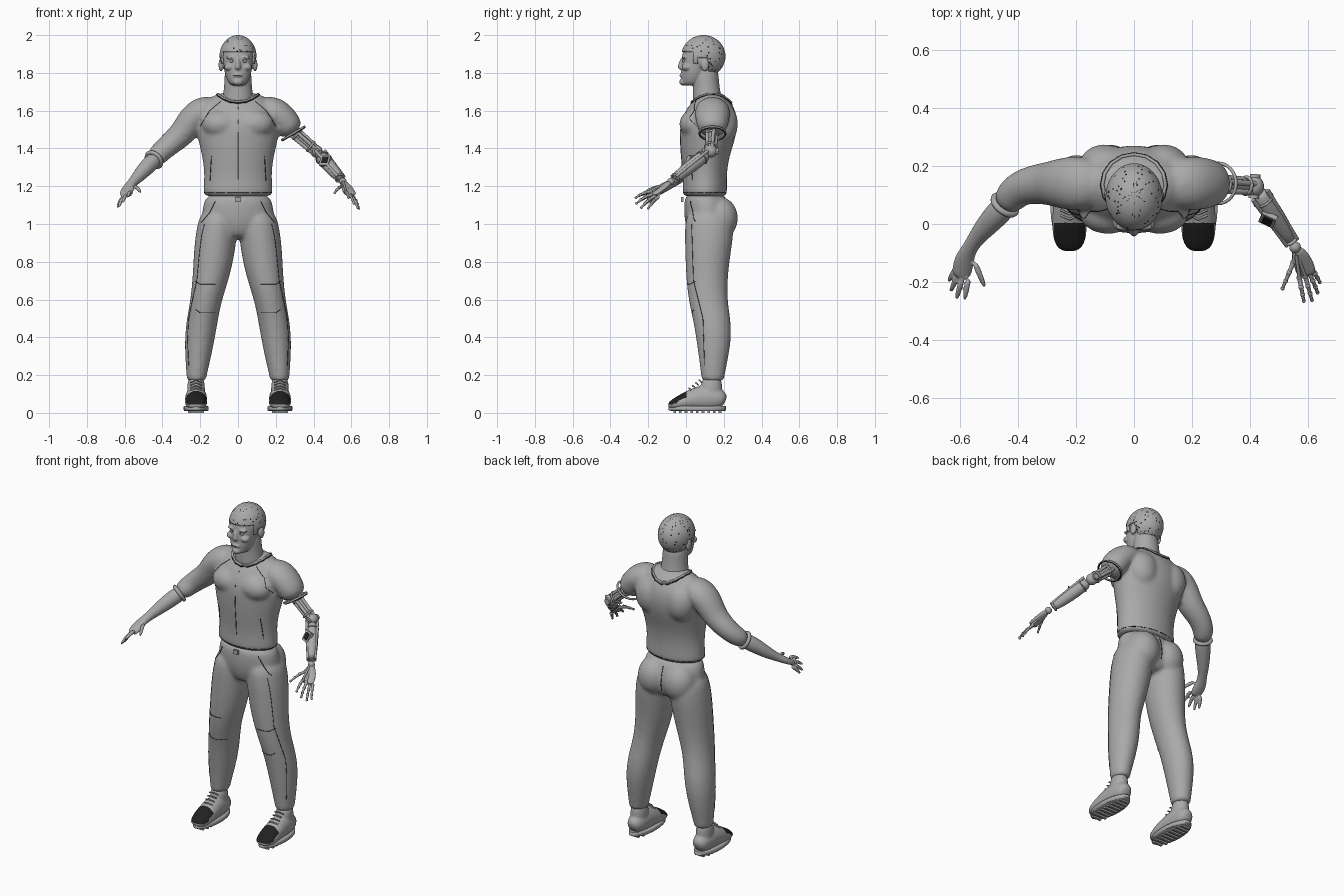
import bpy, math, random
from mathutils import Vector as V

if "Cube" in bpy.data.objects:
    bpy.data.objects.remove(bpy.data.objects["Cube"])
random.seed(4)


def material(name, c):
    m = bpy.data.materials.new(name)
    m.use_nodes = True
    m.diffuse_color = (c, c, c, 1)
    m.node_tree.nodes["Principled BSDF"].inputs["Base Color"].default_value = (c, c, c, 1)
    return m


GREY, BLACK = material("plain_grey", 0.4), material("black", 0.015)


def select(objs):
    bpy.ops.object.select_all(action='DESELECT')
    for o in objs:
        o.select_set(True)
    bpy.context.view_layer.objects.active = objs[0]


def finish(o, name, mat=GREY, angle=50):
    o.name = name
    o.data.materials.clear()
    o.data.materials.append(mat)
    select([o])
    bpy.ops.object.shade_smooth_by_angle(angle=math.radians(angle))
    return o


def loft(name, rings, upright=False, sides=16, smooth=2, mat=GREY):
    """Closed skin over elliptical rings (x, y, z, width, depth)."""
    pts = [V(r[:3]) for r in rings]
    verts, faces = [], []
    for i, r in enumerate(rings):
        t = (pts[min(i + 1, len(pts) - 1)] - pts[max(i - 1, 0)]).normalized()
        a, b = V((1, 0, 0)), V((0, 1, 0))
        if not upright:
            a = t.cross(V((0, 0, 1))).normalized()
            b = a.cross(t)
        for k in range(sides):
            w = math.tau * k / sides
            verts.append(pts[i] + a * r[3] * math.cos(w) + b * r[-1] * math.sin(w))
    for i in range(len(rings) - 1):
        for k in range(sides):
            n = (k + 1) % sides
            faces.append((i * sides + k, i * sides + n, (i + 1) * sides + n, (i + 1) * sides + k))
    faces += [tuple(range(sides))[::-1], tuple(range(len(verts) - sides, len(verts)))]
    me = bpy.data.meshes.new(name)
    me.from_pydata(verts, [], faces)
    o = bpy.data.objects.new(name, me)
    bpy.context.collection.objects.link(o)
    select([o])
    bpy.ops.object.mode_set(mode='EDIT')
    bpy.ops.mesh.select_all(action='SELECT')
    bpy.ops.mesh.normals_make_consistent(inside=False)
    bpy.ops.object.mode_set(mode='OBJECT')
    if smooth:
        o.modifiers.new("Subdivision", 'SUBSURF').levels = smooth
        bpy.ops.object.convert(target='MESH')
    return finish(o, name, mat)


def ball(name, loc, size, mat=GREY, seg=24):
    bpy.ops.mesh.primitive_uv_sphere_add(segments=seg, ring_count=seg // 2, location=loc)
    o = bpy.context.object
    o.scale = size
    bpy.ops.object.transform_apply(location=True, scale=True)
    return finish(o, name, mat)


def box(name, loc, size, rot=(0, 0, 0), mat=GREY):
    bpy.ops.mesh.primitive_cube_add(size=1, location=loc, rotation=rot)
    o = bpy.context.object
    o.scale = size
    o.modifiers.new("Bevel", 'BEVEL').width = min(size) * 0.2
    return finish(o, name, mat)


def rod(name, a, b, r1, r2=None, mat=GREY):
    return loft(name, [(*a, r1), (*b, r2 or r1)], sides=12, smooth=0, mat=mat)


def fuse(name, parts, voxel, relax):
    select(parts)
    bpy.ops.object.join()
    o = bpy.context.object
    m = o.modifiers.new("Remesh", 'REMESH')
    m.mode, m.voxel_size = 'VOXEL', voxel
    m = o.modifiers.new("Smooth", 'SMOOTH')
    m.iterations = relax
    bpy.ops.object.convert(target='MESH')
    return finish(o, name, GREY, 80)


def seam(name, body, pts, ray, radius=0.0018, mat=BLACK, closed=False):
    """Thin piping laid on the body by projecting points along a ray."""
    ray, out = V(ray), []
    for i in range(len(pts) - (not closed)):
        for k in range(6):
            p = V(pts[i]).lerp(V(pts[(i + 1) % len(pts)]), k / 6)
            hit, loc, nor, _ = body.ray_cast(p - ray * 2, ray)
            if hit:
                out.append(loc + nor * radius * 0.4)
    wire(name, out, radius, mat, closed)


def wire(name, pts, radius, mat=BLACK, closed=False):
    c = bpy.data.curves.new(name, 'CURVE')
    c.dimensions, c.bevel_depth, c.bevel_resolution = '3D', radius, 1
    s = c.splines.new('POLY')
    s.points.add(len(pts) - 1)
    for q, p in zip(s.points, pts):
        q.co = (*p, 1)
    s.use_cyclic_u = closed
    c.materials.append(mat)
    o = bpy.data.objects.new(name, c)
    bpy.context.collection.objects.link(o)


def hoop(name, centre, axis, r, thick, mat=GREY):
    bpy.ops.mesh.primitive_torus_add(major_radius=r, minor_radius=thick, location=centre, major_segments=32,
                                     minor_segments=8, rotation=V(axis).to_track_quat('Z', 'Y').to_euler())
    finish(bpy.context.object, name, mat)


# Shirt: trunk, shoulders, chest and one long rolled sleeve
shirt = [loft("trunk", [(0, .1, 1.14, .178, .113), (0, .1, 1.165, .188, .12), (0, .1, 1.25, .178, .115),
                        (0, .1, 1.35, .188, .127), (0, .115, 1.45, .215, .148), (0, .12, 1.53, .225, .155),
                        (0, .13, 1.6, .205, .135), (0, .135, 1.66, .165, .095), (0, .14, 1.7, .1, .05)], True, 24)]
for s in (-1, 1):
    sleeve = [(s * .1, .14, 1.62, .07, .06), (s * .19, .14, 1.605, .1, .08),
              (s * .25, .14, 1.55, .09, .078), (s * .295, .14, 1.475, .075, .07)]
    if s < 0:
        sleeve += [(-.36, .135, 1.425, .068, .063), (-.41, .115, 1.38, .062, .058), (-.45, .06, 1.335, .053, .05)]
    shirt += [loft("sleeve", sleeve),
              ball("pectoral", (s * .09, .04, 1.53), (.1, .075, .075)),
              ball("shoulder_blade", (s * .1, .2, 1.53), (.09, .075, .11))]
shirt = fuse("shirt", shirt, .011, 6)
collar = [(.108 * math.cos(a), .135 + .103 * math.sin(a), 0) for a in (math.tau * i / 16 for i in range(16))]
seam("collar", shirt, collar, (0, 0, -1), .006, GREY, True)
seam("collar_edge", shirt, [(x * 1.06, .135 + (y - .135) * 1.06, 0) for x, y, z in collar], (0, 0, -1), .0025, BLACK, True)
for x in (-.002, .002):
    seam("front_zip", shirt, [(x, 0, 1.62), (x, 0, 1.16)], (0, 1, 0), .0015, GREY if x < 0 else BLACK)
for s in (-1, 1):
    seam("raglan_seam", shirt, [(s * .09, 0, 1.65), (s * .15, 0, 1.6), (s * .21, 0, 1.5)], (0, 1, 0), .0013)
    seam("shirt_pocket", shirt, [(s * .14, 0, 1.36), (s * .15, 0, 1.2)], (0, 1, 0), .002)
    hem = [(s * .185 * math.sin(a), .1 - .12 * math.cos(a), 1.165) for a in (math.pi * i / 8 for i in range(9))]
    for i in range(8):
        d = V((-hem[i][0], .1 - hem[i][1], 0)).normalized()
        seam("hem_line", shirt, [hem[i], hem[i + 1]], d, .0015)
hoop("short_sleeve_edge", (.292, .14, 1.48), (.5, 0, -.85), .069, .006)
hoop("short_sleeve_line", (.295, .14, 1.475), (.5, 0, -.85), .068, .003, BLACK)
hoop("rolled_cuff", (-.445, .066, 1.34), (-.5, -.65, -.5), .045, .011)

# Trousers
trousers = [loft("hips", [(0, .1, 1.17, .17, .105), (0, .11, 1.1, .185, .122), (0, .12, 1.02, .2, .13),
                          (0, .12, .95, .13, .11), (0, .12, .92, .06, .08)], True, 24)]
for s in (-1, 1):
    trousers += [loft("leg", [(s * .1, .12, 1.08, .09, .11), (s * .109, .125, 1.0, .109, .135),
                              (s * .123, .118, .87, .112, .124), (s * .14, .11, .73, .1, .112),
                              (s * .168, .115, .6, .084, .104), (s * .19, .138, .49, .084, .101),
                              (s * .204, .148, .38, .08, .093), (s * .214, .145, .26, .064, .073),
                              (s * .22, .142, .19, .053, .062), (s * .22, .142, .165, .051, .06)], True, 20),
                 ball("buttock", (s * .085, .175, 1.03), (.098, .1, .115))]
trousers = fuse("trousers", trousers, .011, 5)
for s in (-1, 1):
    seam("trouser_pocket", trousers, [(s * .12, 0, 1.12), (s * .15, 0, 1.06), (s * .2, 0, 1.0)], (0, 1, 0))
    seam("side_seam", trousers, [(0, .03, 1.0), (0, .04, .7), (0, .09, .5), (0, .1, .2)], (-s, 0, 0), .0015)
    for z in (.68, .53):
        seam("knee_seam", trousers, [(s * .12, 0, z), (s * .2, 0, z), (s * .23, 0, z + .02)], (0, 1, 0), .0015)
seam("seat_seam", trousers, [(0, 0, 1.12), (0, 0, .95)], (0, -1, 0), .002)
box("waist_button", (0, -.02, 1.13), (.03, .012, .025))

# Shoes
for s in (-1, 1):
    x = s * .222
    upper = fuse("shoe", [
        loft("foot", [(x, .207, .055, .03, .035), (x, .18, .075, .052, .06), (x, .1, .08, .058, .075),
                      (x, .03, .07, .06, .058), (x, -.03, .053, .062, .042), (x, -.075, .042, .05, .026),
                      (x, -.095, .036, .025, .012)]),
        loft("ankle", [(x, .135, .05, .05, .065), (x, .13, .12, .048, .062), (x, .14, .2, .045, .052)], True)], .006, 3)
    upper.data.materials.append(BLACK)
    for p in upper.data.polygons:
        p.material_index = int(p.center.y < .005 and p.center.z > .042 and p.normal.z > .1 and abs(p.center.x - x) < .054)
    sole = loft("sole", [(x, .065, .01, .062, .14), (x, .06, .015, .066, .153), (x, .06, .032, .066, .153),
                         (x, .06, .036, .062, .15)], True, 28, 0)
    for i in range(9):
        box("tread", (x, -.06 + i * .03, .007), (.085 if 0 < i < 8 else .06, .014, .014))
    for i in range(4):
        y, z = .02 + i * .018, .125 + i * .014
        wire("lace", [(x - .03, y + .01, z - .006), (x, y - .004, z + .006), (x + .03, y + .01, z - .006)], .004, GREY)

# Head with neck, face and ears
head = [ball("skull", (0, .09, 1.885), (.09, .108, .106)),
        loft("neck", [(0, .125, 1.6, .1, .09), (0, .11, 1.68, .079, .075), (0, .105, 1.76, .073, .07),
                      (0, .1, 1.85, .07, .07)], True),
        loft("face", [(0, .025, 1.732, .034, .045), (0, .033, 1.75, .052, .06), (0, .045, 1.79, .071, .073),
                      (0, .055, 1.85, .08, .08), (0, .06, 1.91, .082, .083), (0, .065, 1.95, .06, .06)], True),
        loft("nose", [(0, -.01, 1.885, .009, .015), (0, -.022, 1.855, .011, .017), (0, -.027, 1.828, .018, .02),
                      (0, -.02, 1.815, .014, .014)], True),
        ball("lips", (0, -.021, 1.787), (.027, .014, .01)), ball("chin", (0, -.012, 1.752), (.028, .024, .02))]
for s in (-1, 1):
    head += [ball("brow", (s * .034, -.009, 1.882), (.03, .014, .009)),
             ball("cheek", (s * .046, .005, 1.83), (.028, .028, .02)),
             ball("ear", (s * .09, .1, 1.842), (.013, .022, .034))]
head = fuse("head", head, .0045, 3)
for s in (-1, 1):
    ball("eye", (s * .033, -.009, 1.862), (.013, .011, .008))
    seam("eyelid", head, [(s * .02, 0, 1.866), (s * .046, 0, 1.866)], (0, 1, 0), .002)
seam("mouth_line", head, [(-.022, 0, 1.787), (.022, 0, 1.787)], (0, 1, 0), .0012)

# Cropped hair with dark flecks
hair = ball("hair", (0, .092, 1.888), (.098, .117, .112), seg=88)
hair.data.materials.append(BLACK)
for p in hair.data.polygons:
    p.material_index = int(random.random() < .045)
cut = hair.modifiers.new("Thickness", 'SOLIDIFY')
cut.thickness = .01
select([hair])
bpy.ops.object.mode_set(mode='EDIT')
bpy.ops.mesh.select_all(action='DESELECT')
bpy.ops.object.mode_set(mode='OBJECT')
for p in hair.data.polygons:
    y, z = p.center.y, p.center.z
    p.select = z < (1.915 if y < .035 else 1.85 if y < .06 else 1.88 if y < .12 else 1.77)
bpy.ops.object.mode_set(mode='EDIT')
bpy.ops.mesh.delete(type='FACE')
bpy.ops.object.mode_set(mode='OBJECT')

# Hands: knuckle and tip of each finger on the left side
FINGERS = [((.57, -.185, 1.172), (.585, -.265, 1.14)), ((.59, -.18, 1.157), (.613, -.262, 1.11)),
           ((.604, -.167, 1.147), (.633, -.236, 1.087)), ((.612, -.15, 1.14), (.64, -.2, 1.083)),
           ((.55, -.13, 1.2), (.512, -.222, 1.165))]
mirror = lambda p: V((-p[0], p[1], p[2]))
parts = [loft("forearm", [(-.42, .09, 1.36, .045), (-.48, .025, 1.305, .045), (-.53, -.03, 1.25, .034),
                          (-.565, -.08, 1.212, .024), (-.585, -.12, 1.185, .036, .02), (-.593, -.165, 1.158, .036, .017),
                          (-.597, -.185, 1.15, .028, .012)])]
for a, b in FINGERS:
    a, b = mirror(a), mirror(b)
    mid = a.lerp(b, .5) + V((0, 0, .008))
    parts.append(loft("finger", [(*a, .012), (*mid, .011), (*b, .008)], sides=10))
fuse("right_forearm_and_hand", parts, .005, 3)

# Mechanical left arm
S, E, W = V((.27, .14, 1.51)), V((.415, .13, 1.385)), V((.555, -.08, 1.225))
rod("upper_arm_core", S, E, .02)
along = (E - S).normalized()
side = along.cross(V((0, 0, 1))).normalized()
for k in range(4):
    w = math.tau * k / 4 + .4
    off = (side * math.cos(w) + side.cross(along) * math.sin(w)) * .027
    rod("upper_arm_strut", S + off, E + off * .8, .01)
for f in (.3, .8):
    hoop("upper_arm_band", S.lerp(E, f), along, .03, .006)
ball("elbow_joint", E, (.033, .036, .033))
rod("elbow_pin", E - side * .042, E + side * .042, .018)
F = lambda f: E.lerp(W, f)
loft("forearm_shell", [(*F(.08), .026), (*F(.2), .036), (*F(.5), .037), (*F(.8), .029), (*F(.9), .022)], smooth=1)
along = (W - E).normalized()
side = along.cross(V((0, 0, 1))).normalized()
up = side.cross(along)
for k in (-1, 1):
    rod("forearm_piston", F(.1) + up * .022 + side * k * .03, F(.9) + up * .012 + side * k * .02, .008)
hoop("forearm_ring", F(.22), along, .035, .004)
hoop("wrist_ring", F(.88), along, .023, .006)
face = V((-.35, -.75, .5)).normalized()
turn = face.to_track_quat('Z', 'Y').to_euler()
box("control_panel", F(.42) + face * .032, (.055, .06, .018), turn)
box("control_screen", F(.42) + face * .042, (.034, .04, .005), turn, BLACK)
ball("wrist_joint", W, (.02, .02, .02))
loft("metal_palm", [(*W, .02, .015), (.578, -.12, 1.192, .033, .014), (.592, -.16, 1.162, .036, .013),
                    (.596, -.178, 1.155, .03, .01)], smooth=1)
for a, b in FINGERS:
    a, b = V(a), V(b)
    joints = [a, a.lerp(b, .4) + V((0, 0, .007)), a.lerp(b, .72) + V((0, 0, .005)), b]
    rod("hand_bone", W.lerp(a, .25) + V((0, 0, .008)), a + V((0, 0, .006)), .006)
    for i in range(3):
        rod("finger_link", joints[i], joints[i + 1], .0085 - i * .001, .007 - i * .001)
        ball("finger_joint", joints[i], [.0105 - i * .001] * 3, seg=12)
    ball("fingertip", b, (.007, .007, .007), seg=12)
